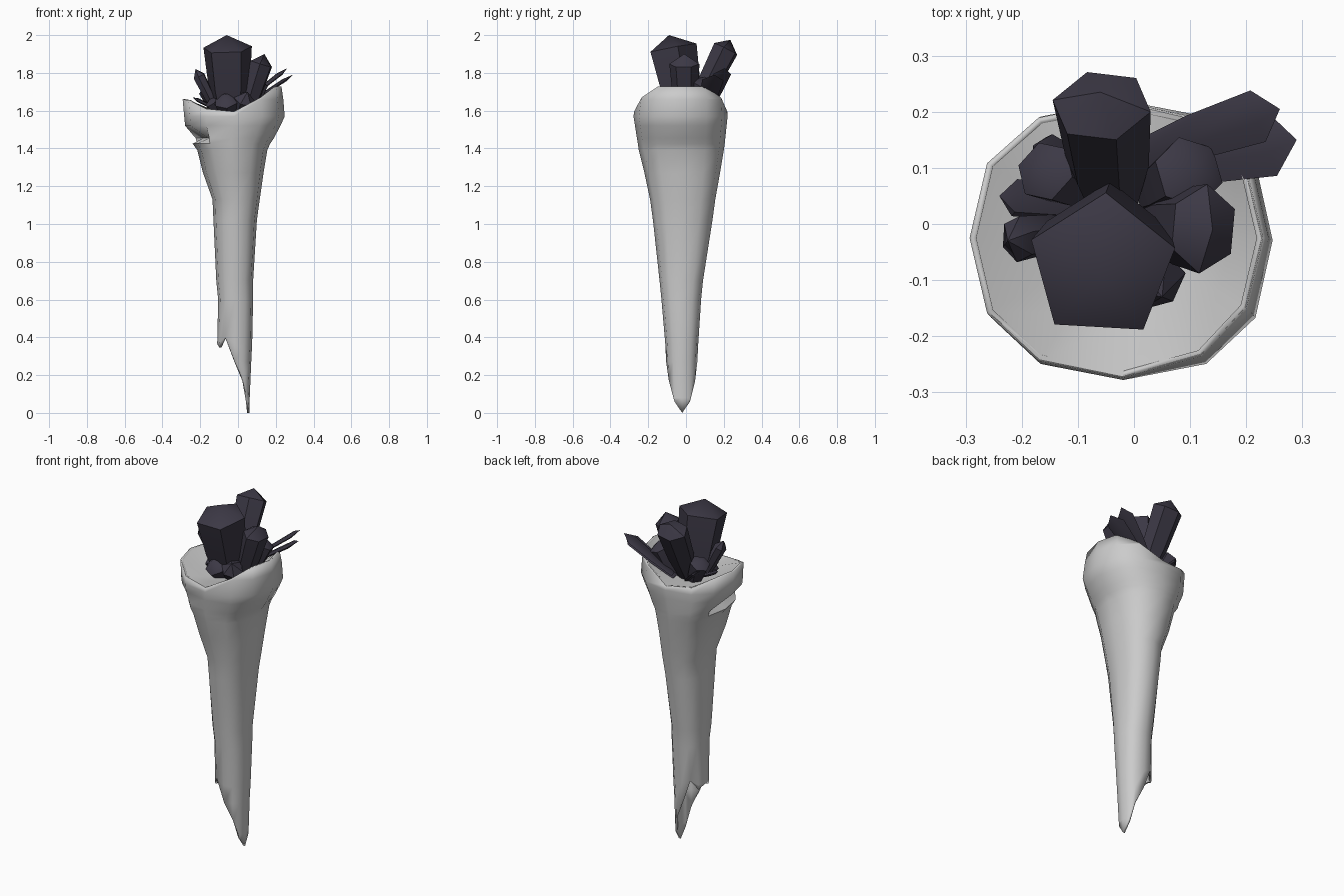
import bpy, bmesh, math
from mathutils import Vector

if "Cube" in bpy.data.objects:
    bpy.data.objects.remove(bpy.data.objects["Cube"])


def make(name, bm, angle, mat=None):
    bmesh.ops.remove_doubles(bm, verts=bm.verts, dist=0.0005)
    bmesh.ops.recalc_face_normals(bm, faces=bm.faces)
    me = bpy.data.meshes.new(name)
    bm.to_mesh(me)
    bm.free()
    ob = bpy.data.objects.new(name, me)
    bpy.context.collection.objects.link(ob)
    if mat:
        me.materials.append(mat)
    bpy.ops.object.select_all(action='DESELECT')
    ob.select_set(True)
    bpy.context.view_layer.objects.active = ob
    bpy.ops.object.shade_smooth_by_angle(angle=math.radians(angle))
    return ob


# Shaft profile: z, left x, right x, front y, back y
PROFILE = [
    (0.00, -0.06, 0.06, -0.09, 0.05),
    (0.08, -0.08, 0.062, -0.095, 0.055),
    (0.27, -0.105, 0.07, -0.105, 0.06),
    (0.37, -0.11, 0.075, -0.11, 0.065),
    (0.60, -0.105, 0.08, -0.13, 0.08),
    (0.70, -0.115, 0.08, -0.14, 0.09),
    (1.02, -0.13, 0.10, -0.175, 0.14),
    (1.13, -0.135, 0.115, -0.19, 0.155),
    (1.27, -0.185, 0.135, -0.22, 0.18),
    (1.39, -0.215, 0.155, -0.25, 0.20),
    (1.425, -0.24, 0.17, -0.255, 0.205),
    (1.455, -0.25, 0.19, -0.26, 0.208),
    (1.52, -0.28, 0.225, -0.27, 0.215),
    (1.57, -0.285, 0.247, -0.278, 0.22),
    (1.66, -0.293, 0.24, -0.265, 0.215),
    (1.73, -0.29, 0.23, -0.25, 0.20),
]
# Broken lower and upper edges for twelve columns, from +x round to -x
LOW = [0.0, 0.06, 0.17, 0.27, 0.40, 0.345, 0.365]
HIGH = [1.727, 1.727, 1.67, 1.595, 1.61, 1.655, 1.66]


def section(z):
    for a, b in zip(PROFILE, PROFILE[1:]):
        if z <= b[0]:
            t = (z - a[0]) / (b[0] - a[0])
            return [p + (q - p) * t for p, q in zip(a, b)][1:]
    return PROFILE[-1][1:]


def shaft_point(col, z):
    k = min(col, 12 - col)
    z = max(LOW[k], min(HIGH[k], z))
    xl, xr, yf, yb = section(z)
    a = math.radians(30 * col)
    sq = lambda v: math.copysign(abs(v) ** 0.85, v)
    x = (xl + xr) / 2 + (xr - xl) / 2 * sq(math.cos(a))
    y = (yf + yb) / 2 + (yb - yf) / 2 * sq(math.sin(a))
    if 1.44 < z < 1.47 and col in (6, 7):      # chipped notch on the left
        x += 0.065
    return Vector((x, y, z))


# Hollow broken shaft
bm = bmesh.new()
rows = [[bm.verts.new(shaft_point(c, p[0])) for c in range(12)] for p in PROFILE]
for r, s in zip(rows, rows[1:]):
    for c in range(12):
        d = (c + 1) % 12
        bm.faces.new((r[c], r[d], s[d], s[c]))
bmesh.ops.remove_doubles(bm, verts=bm.verts, dist=0.0005)
bmesh.ops.dissolve_degenerate(bm, edges=bm.edges, dist=0.0005)
shaft = make("bone_shaft", bm, 50)
mod = shaft.modifiers.new("thickness", 'SOLIDIFY')
mod.thickness = 0.012
mod.offset = -1

# Shallow bowl closing the upper end
bm = bmesh.new()
rings = []
for scale, level, mix in ((0.99, 0, 0), (0.6, 1.59, 0.75)):
    ring = []
    for c in range(12):
        p = shaft_point(c, 2)
        ring.append(bm.verts.new((-0.02 + (p.x + 0.02) * scale,
                                  -0.03 + (p.y + 0.03) * scale,
                                  p.z + (level - p.z) * mix)))
    rings.append(ring)
centre = bm.verts.new((-0.02, -0.02, 1.57))
for c in range(12):
    d = (c + 1) % 12
    bm.faces.new((rings[0][c], rings[0][d], rings[1][d], rings[1][c]))
    bm.faces.new((rings[1][c], rings[1][d], centre))
make("socket_bowl", bm, 50)

# Dark crystal cluster
dark = bpy.data.materials.new("dark_crystal")
dark.diffuse_color = (0.045, 0.04, 0.06, 1)
dark.use_nodes = True
dark.node_tree.nodes["Principled BSDF"].inputs["Base Color"].default_value = dark.diffuse_color


def crystal(name, base, tip, r, sides=6, flat=1.0, shoulder=0.85, turn=0.3, point=0.0):
    base, tip = Vector(base), Vector(tip)
    axis = tip - base
    side = axis.cross(Vector((0, 0, 1))).normalized()
    up = side.cross(axis).normalized()
    bm = bmesh.new()
    rings = []
    for t, k in ((0, 0.5), (0.4, 0.85), (shoulder, 1.0)):
        ring = []
        for i in range(sides):
            a = turn + math.tau * i / sides
            ring.append(bm.verts.new(base + axis * t + side * (math.cos(a) * r * k)
                                     + up * (math.sin(a) * r * k * flat)))
        rings.append(ring)
    apex = bm.verts.new(tip + side * point)
    bm.faces.new(rings[0])
    for i in range(sides):
        j = (i + 1) % sides
        for lo, hi in zip(rings, rings[1:]):
            bm.faces.new((lo[i], lo[j], hi[j], hi[i]))
        bm.faces.new((rings[-1][i], rings[-1][j], apex))
    make(name, bm, 40, dark)


crystal("main_crystal", (-0.04, 0.0, 1.53), (-0.06, -0.09, 2.0), 0.135, 5, turn=0.15)
crystal("rear_crystal", (-0.04, 0.03, 1.57), (-0.06, 0.235, 1.975), 0.09, 6, 0.8, 0.88)
crystal("right_crystal", (0.03, 0.0, 1.55), (0.14, -0.01, 1.9), 0.08, 6, 0.8, turn=0.0)
crystal("right_rear_crystal", (0.03, 0.05, 1.56), (0.11, 0.1, 1.78), 0.065)
crystal("left_crystal", (-0.1, -0.01, 1.57), (-0.225, -0.03, 1.82), 0.042, 6, 0.8)
crystal("left_rear_crystal", (-0.09, 0.06, 1.57), (-0.17, 0.1, 1.74), 0.055)
crystal("low_front_crystal", (-0.05, -0.04, 1.56), (-0.07, -0.14, 1.69), 0.065, shoulder=0.7)
crystal("low_right_crystal", (0.0, -0.04, 1.56), (0.05, -0.13, 1.7), 0.06, shoulder=0.7)
crystal("low_left_crystal", (-0.08, -0.02, 1.57), (-0.15, -0.06, 1.66), 0.04)

# Thin blades lying outward over the rim
crystal("wide_blade", (0.0, 0.1, 1.6), (0.29, 0.15, 1.79), 0.06, 6, 0.15)
crystal("rear_blade", (0.0, 0.12, 1.62), (0.26, 0.205, 1.825), 0.05, 6, 0.15)
crystal("left_blade", (-0.06, 0.03, 1.58), (-0.24, 0.05, 1.67), 0.035, 6, 0.3)
crystal("left_rear_blade", (-0.06, 0.08, 1.58), (-0.18, 0.14, 1.69), 0.035, 6, 0.3)
